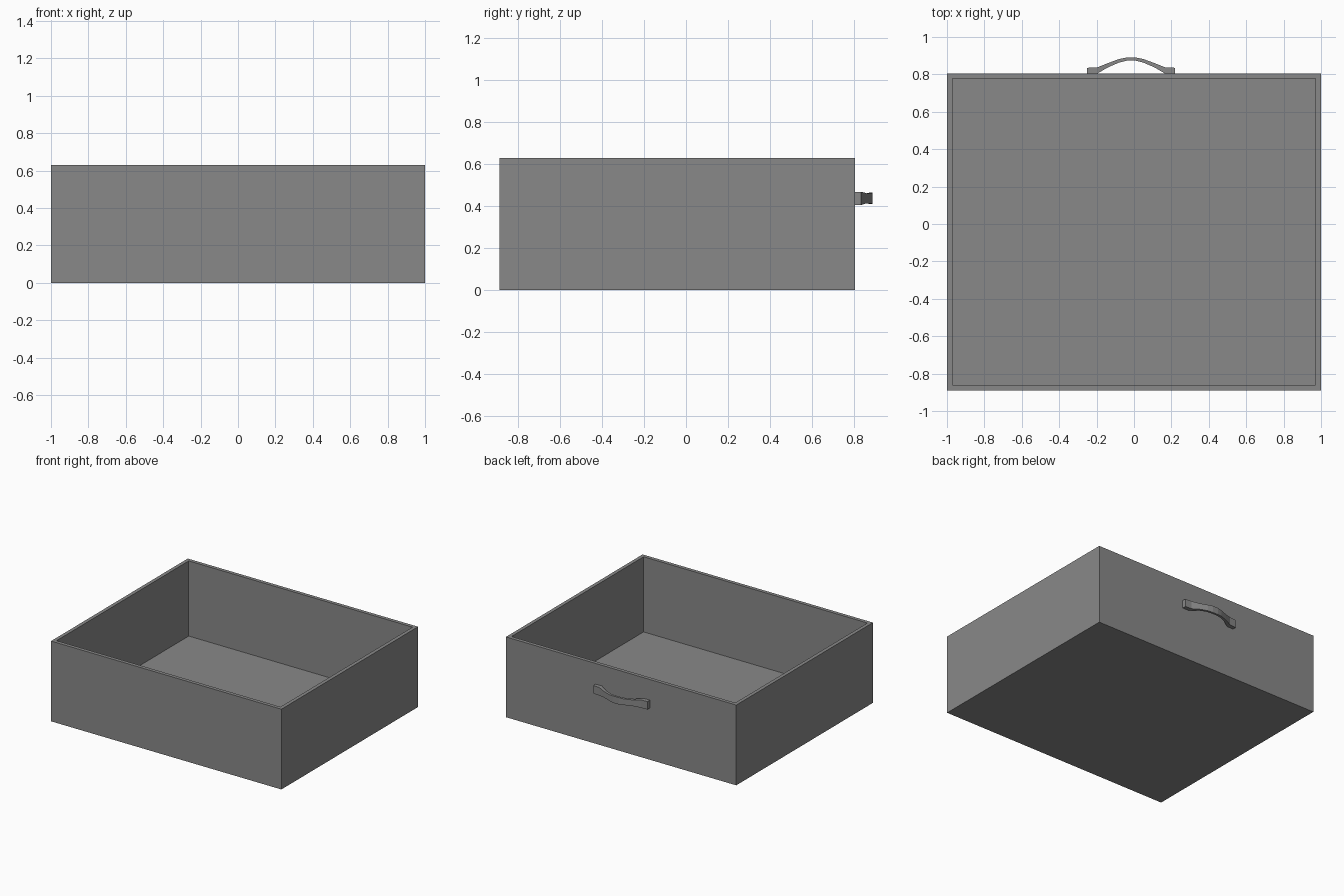
import bpy
import bmesh

cube = bpy.data.objects.get("Cube")
if cube:
    bpy.data.objects.remove(cube, do_unlink=True)

grey = bpy.data.materials.new("plain grey")
grey.use_nodes = True
colour = (0.25, 0.25, 0.25, 1)
grey.diffuse_color = colour
grey.node_tree.nodes["Principled BSDF"].inputs["Base Color"].default_value = colour


def finish(name, bm):
    bmesh.ops.recalc_face_normals(bm, faces=bm.faces[:])
    mesh = bpy.data.meshes.new(name)
    bm.to_mesh(mesh)
    bm.free()
    mesh.materials.append(grey)
    obj = bpy.data.objects.new(name, mesh)
    bpy.context.collection.objects.link(obj)
    return obj


# Open drawer box: inset the top face for the rim, then sink it to the floor
FRONT, BACK, HEIGHT, WALL = -0.89, 0.805, 0.63, 0.04
bm = bmesh.new()
bmesh.ops.create_cube(bm, size=1)
for v in bm.verts:
    v.co.x *= 2
    v.co.y = FRONT if v.co.y < 0 else BACK
    v.co.z = 0 if v.co.z < 0 else HEIGHT
bm.normal_update()
top = max(bm.faces, key=lambda f: f.calc_center_median().z)
bmesh.ops.inset_region(bm, faces=[top], thickness=WALL)
sunk = bmesh.ops.extrude_face_region(bm, geom=[top])
bmesh.ops.delete(bm, geom=[top], context='FACES_ONLY')
for item in sunk["geom"]:
    if isinstance(item, bmesh.types.BMVert):
        item.co.z = WALL
finish("drawer_box", bm)

# Bowed pull handle: rectangular sections swept from foot to foot
# Each station: x from the middle, inner y, outer y, half height
half = [(0.235, BACK, 0.835, 0.031), (0.18, BACK, 0.838, 0.031),
        (0.125, 0.837, 0.86, 0.024), (0.065, 0.863, 0.882, 0.024),
        (0.025, 0.873, 0.89, 0.027)]
stations = [(-x, a, b, h) for x, a, b, h in half] + half[::-1]
CENTRE_X, CENTRE_Z = -0.015, 0.437
bm = bmesh.new()
rings = []
for x, inner, outer, h in stations:
    corners = ((inner, -h), (outer, -h), (outer, h), (inner, h))
    rings.append([bm.verts.new((CENTRE_X + x, y, CENTRE_Z + z)) for y, z in corners])
for a, b in zip(rings, rings[1:]):
    for i in range(4):
        j = (i + 1) % 4
        bm.faces.new((a[i], a[j], b[j], b[i]))
bm.faces.new(rings[0])
bm.faces.new(rings[-1])
finish("pull_handle", bm)
